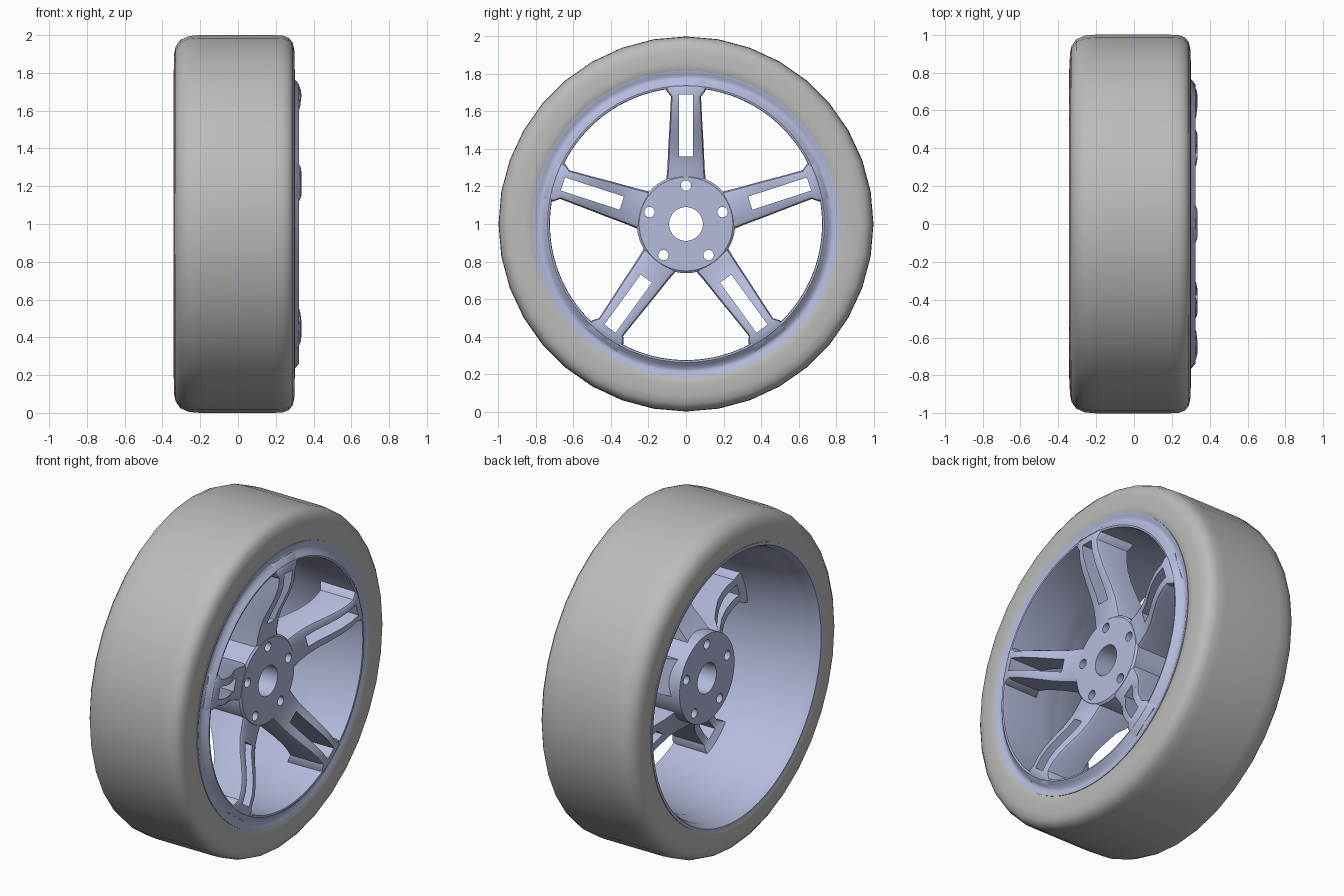
import bpy
import bmesh
from math import sin, cos, pi, radians
from mathutils import Matrix, Vector

cube = bpy.data.objects.get("Cube")
if cube:
    bpy.data.objects.remove(cube, do_unlink=True)

CENTRE = Vector((0, 0, 1))
STEP = 2 * pi / 5


def material(name, rgb):
    mat = bpy.data.materials.new(name)
    mat.use_nodes = True
    mat.diffuse_color = (*rgb, 1)
    mat.node_tree.nodes["Principled BSDF"].inputs["Base Color"].default_value = (*rgb, 1)
    return mat


rubber = material("grey_rubber", (0.5, 0.5, 0.49))
alloy = material("blue_silver_alloy", (0.46, 0.5, 0.72))


def make_object(name, bm, mat):
    bmesh.ops.recalc_face_normals(bm, faces=bm.faces)
    mesh = bpy.data.meshes.new(name)
    bm.to_mesh(mesh)
    bm.free()
    mesh.materials.append(mat)
    obj = bpy.data.objects.new(name, mesh)
    obj.location = CENTRE
    bpy.context.collection.objects.link(obj)
    return obj


def activate(obj):
    bpy.ops.object.select_all(action='DESELECT')
    obj.select_set(True)
    bpy.context.view_layer.objects.active = obj


def smooth(obj, angle):
    activate(obj)
    bpy.ops.object.shade_smooth_by_angle(angle=radians(angle))


def skin_rings(bm, rings, loop):
    """Bridge neighbouring rings of vertices with quads."""
    pairs = list(zip(rings, rings[1:]))
    if loop:
        pairs.append((rings[-1], rings[0]))
    for a, b in pairs:
        for i in range(len(a)):
            j = (i + 1) % len(a)
            bm.faces.new((a[i], a[j], b[j], b[i]))


def lathe(name, profile, segments, mat):
    """Turn a closed (x, radius) profile around the axle."""
    bm = bmesh.new()
    rings = []
    for s in range(segments):
        a = 2 * pi * s / segments
        rings.append([bm.verts.new((x, r * sin(a), r * cos(a))) for x, r in profile])
    skin_rings(bm, rings, True)
    return make_object(name, bm, mat)


def cut(obj, bm):
    """Subtract a cutter mesh and remove the cutter."""
    cutter = make_object("cutter", bm, alloy)
    cutter.hide_render = True
    mod = obj.modifiers.new("cut", 'BOOLEAN')
    mod.operation = 'DIFFERENCE'
    mod.solver = 'EXACT'
    mod.object = cutter
    activate(obj)
    bpy.ops.object.modifier_apply(modifier=mod.name)
    bpy.data.objects.remove(cutter, do_unlink=True)


# Tyre: flat tread with rounded shoulders
tyre = lathe("tyre", [
    (0.285, 0.80), (0.298, 0.815), (0.30, 0.86), (0.298, 0.92), (0.29, 0.96),
    (0.27, 0.985), (0.235, 0.998), (0.18, 1.0), (0, 1.0), (-0.2, 1.0),
    (-0.26, 0.995), (-0.305, 0.975), (-0.33, 0.94), (-0.338, 0.90),
    (-0.34, 0.86), (-0.338, 0.815), (-0.325, 0.80)], 36, rubber)
smooth(tyre, 40)

# Rim: raised front crest, narrow barrel, stepped flare at the back
rim = lathe("rim", [
    (0.302, 0.818), (0.30, 0.805), (0.292, 0.79), (0.294, 0.772), (0.31, 0.755),
    (0.324, 0.738), (0.322, 0.728), (0.30, 0.726), (0.05, 0.73), (-0.04, 0.74),
    (-0.09, 0.755), (-0.18, 0.758), (-0.21, 0.775), (-0.29, 0.78),
    (-0.32, 0.79), (-0.34, 0.80), (-0.342, 0.818)], 72, alloy)
smooth(rim, 40)

# Hub: thick drum with an axle bore and five bolt holes
hub = lathe("hub", [(0.20, 0.09), (0.20, 0.25), (0.19, 0.262),
                    (-0.14, 0.262), (-0.14, 0.09)], 60, alloy)
holes = bmesh.new()
for k in range(5):
    a = k * STEP
    place = Matrix.Translation((0, 0.205 * sin(a), 0.205 * cos(a)))
    bmesh.ops.create_cone(holes, cap_ends=True, segments=16, radius1=0.028, radius2=0.028,
                          depth=1, matrix=place @ Matrix.Rotation(pi / 2, 4, 'Y'))
cut(hub, holes)
smooth(hub, 30)

# Spoke: lofted along its radius as (radius, half width, front, back)
stations = [
    (0.235, 0.105, 0.196, -0.09), (0.29, 0.100, 0.204, -0.04), (0.35, 0.097, 0.216, 0.02),
    (0.42, 0.094, 0.242, 0.06), (0.49, 0.090, 0.278, 0.095), (0.56, 0.086, 0.310, 0.115),
    (0.62, 0.083, 0.329, 0.12), (0.68, 0.080, 0.336, 0.115), (0.71, 0.104, 0.333, 0.10),
    (0.745, 0.112, 0.318, 0.08), (0.768, 0.112, 0.298, 0.26)]
bm = bmesh.new()
rings = []
for r, w, front, back in stations:
    section = [(front, 0.78 * w), (front - 0.007, 0.93 * w), (front - 0.024, w), (back, w)]
    outline = section + [(x, -y) for x, y in reversed(section)]
    rings.append([bm.verts.new((x, y, r)) for x, y in outline])
skin_rings(bm, rings, False)
bm.faces.new(rings[0])
bm.faces.new(rings[-1])
spoke = make_object("spoke_1", bm, alloy)

# Long slot splitting the spoke in two arms
slot = bmesh.new()
bmesh.ops.create_cube(slot, size=1, matrix=Matrix.Translation((0, 0, 0.525))
                      @ Matrix.Diagonal((2, 0.074, 0.33, 1)))
cut(spoke, slot)
smooth(spoke, 35)

for k in range(1, 5):
    twin = spoke.copy()
    twin.name = f"spoke_{k + 1}"
    twin.rotation_euler.x = k * STEP
    bpy.context.collection.objects.link(twin)
